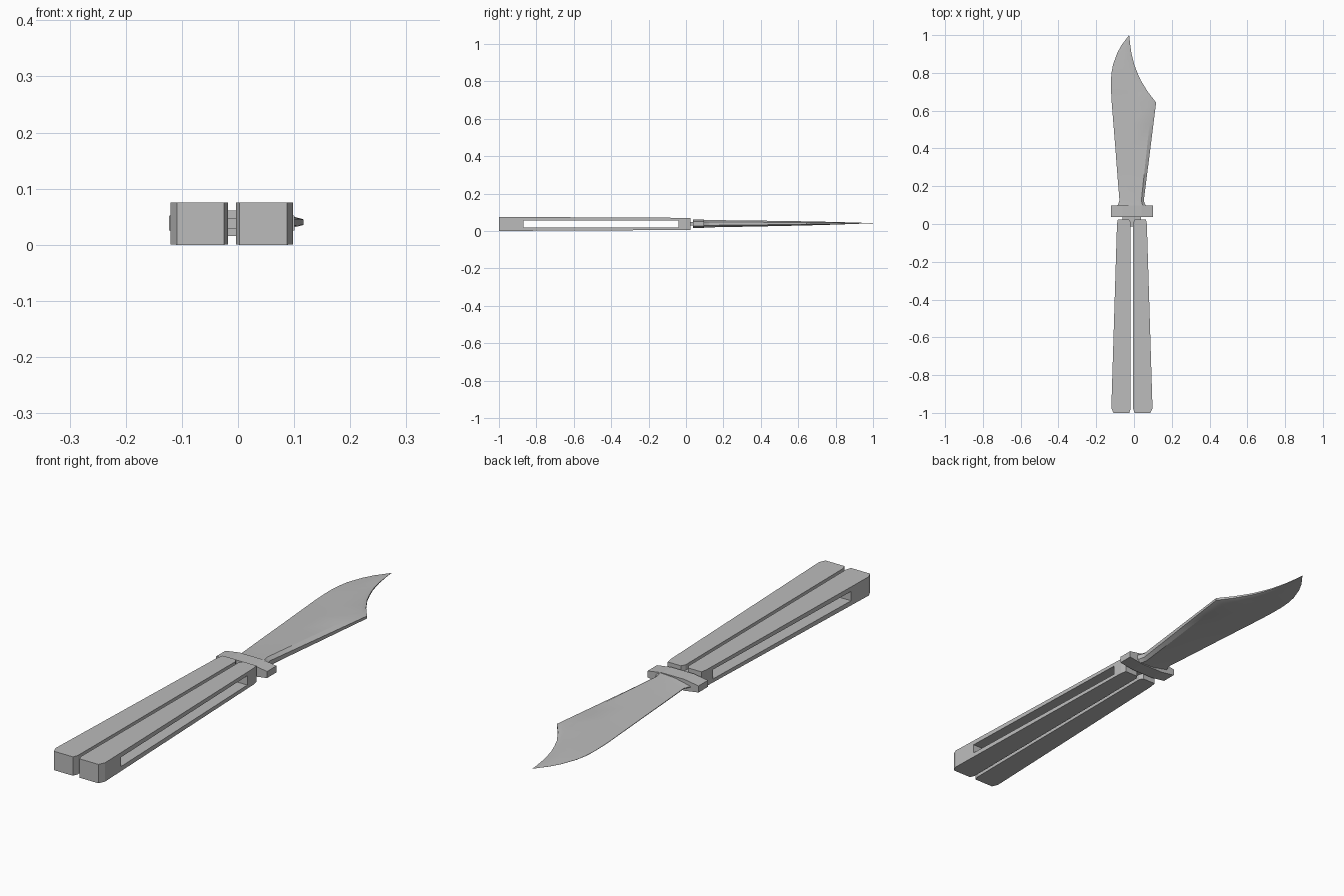
import bpy, bmesh, math

if "Cube" in bpy.data.objects:
    bpy.data.objects.remove(bpy.data.objects["Cube"], do_unlink=True)

MID_X, MID_Z = -0.011, 0.0375

steel = bpy.data.materials.new("grey steel")
steel.use_nodes = True
GREY = (0.5, 0.5, 0.5, 1)
steel.diffuse_color = GREY
steel.node_tree.nodes["Principled BSDF"].inputs["Base Color"].default_value = GREY


def finish(name, bm):
    bmesh.ops.recalc_face_normals(bm, faces=bm.faces)
    mesh = bpy.data.meshes.new(name)
    bm.to_mesh(mesh)
    bm.free()
    obj = bpy.data.objects.new(name, mesh)
    bpy.context.collection.objects.link(obj)
    mesh.materials.append(steel)
    return obj


def loft(name, rings):
    """Skin a list of equal-length closed rings and cap both ends."""
    bm = bmesh.new()
    vs = [[bm.verts.new(p) for p in ring] for ring in rings]
    n = len(vs[0])
    for a, b in zip(vs, vs[1:]):
        for i in range(n):
            j = (i + 1) % n
            bm.faces.new((a[i], a[j], b[j], b[i]))
    bm.faces.new(vs[0])
    bm.faces.new(vs[-1])
    return finish(name, bm)


def box(name, x0, x1, y0, y1, z0, z1):
    return loft(name, [[(x0, y, z0), (x1, y, z0), (x1, y, z1), (x0, y, z1)]
                       for y in (y0, y1)])


# Handles: tapered bars with chamfered corners and a long slot through the sides
PROFILE = [(0.014, -1.0), (0.098, -1.0), (0.109, -0.975), (0.079, 0.0),
           (0.074, 0.025), (0.016, 0.025), (0.007, 0.01), (0.007, -0.98)]
for name, side in (("right_handle", -1), ("left_handle", 1)):
    def half(y):
        return 0.0375 - 0.005 * (y + 1)
    handle = loft(name, [[(MID_X + side * x, y, MID_Z + s * half(y)) for x, y in PROFILE]
                         for s in (-1, 1)])
    cutter = box("slot_cutter", MID_X - 0.3, MID_X + 0.3, -0.87, -0.04, 0.019, 0.056)
    cutter.hide_render = True
    mod = handle.modifiers.new("slot", 'BOOLEAN')
    mod.operation = 'DIFFERENCE'
    mod.solver = 'EXACT'
    mod.object = cutter
    bpy.context.view_layer.objects.active = handle
    bpy.ops.object.modifier_apply(modifier=mod.name)
    bpy.data.objects.remove(cutter, do_unlink=True)

# Guard: cross bar, thickest in the middle and sloping towards both ends
GUARD = [(-0.112, 0.013), (-0.05, 0.0225), (0.05, 0.0225), (0.112, 0.013)]
section = GUARD + [(x, -h) for x, h in reversed(GUARD)]
loft("guard", [[(MID_X + x, y, MID_Z + 0.001 + h) for x, h in section] for y in (0.038, 0.097)])

# Tang: joins the guard to both handles, with a pivot pin through each handle end
box("tang", -0.06, 0.038, -0.012, 0.05, 0.028, 0.048)

# Blade: thin cutting edge on -x, thick bevelled spine on +x, clipped tip
# (y, edge x, spine x, half thickness)
STATIONS = [(0.09, -0.092, 0.068, 0.021), (0.105, -0.084, 0.058, 0.0205),
            (0.125, -0.077, 0.052, 0.0195), (0.26, -0.088, 0.069, 0.0175),
            (0.394, -0.098, 0.086, 0.0155), (0.53, -0.109, 0.103, 0.013),
            (0.643, -0.118, 0.117, 0.011), (0.70, -0.121, 0.073, 0.0095),
            (0.76, -0.122, 0.036, 0.008), (0.80, -0.119, 0.018, 0.007),
            (0.845, -0.111, 0.001, 0.0055), (0.907, -0.088, -0.014, 0.0035),
            (0.95, -0.064, -0.020, 0.002), (0.98, -0.041, -0.0235, 0.001),
            (1.0, -0.0265, -0.0255, 0.0005)]
rings = []
for y, xe, xs, t in STATIONS:
    w = xs - xe
    cut = [(xe, 0.08 * t), (xe + 0.45 * w, 0.8 * t), (xs - 0.1 * w, t), (xs, 0.45 * t)]
    cut += [(x, -h) for x, h in reversed(cut)]
    z = MID_Z + 0.001 + 0.003 * max(0, (y - 0.1) / 0.9)
    rings.append([(x, y, z + h) for x, h in cut])
blade = loft("blade", rings)
bpy.ops.object.select_all(action='DESELECT')
blade.select_set(True)
bpy.context.view_layer.objects.active = blade
bpy.ops.object.shade_smooth_by_angle(angle=math.radians(20))
